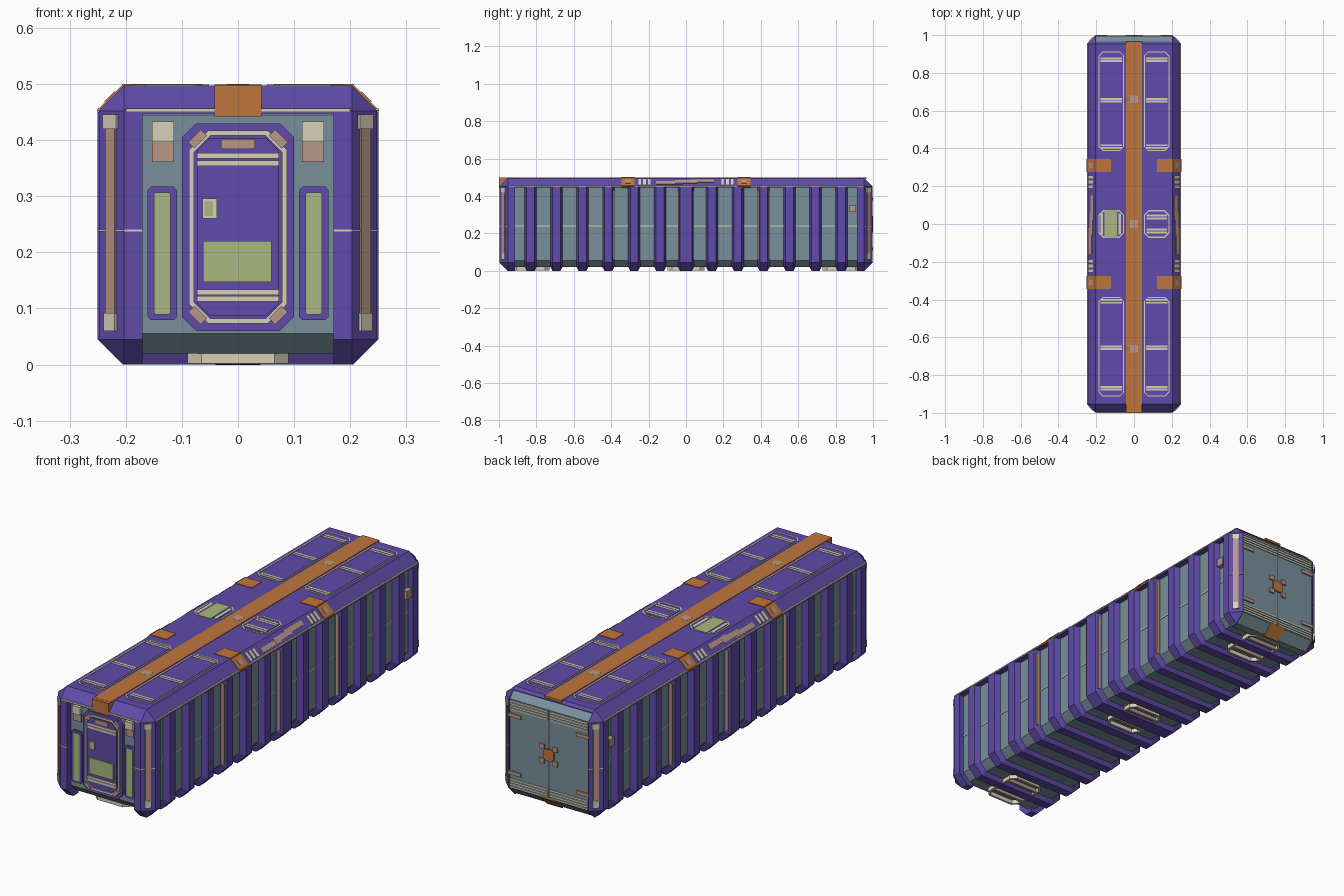
import bpy, bmesh
from math import radians
from mathutils import Matrix, Vector

if "Cube" in bpy.data.objects:
    bpy.data.objects.remove(bpy.data.objects["Cube"])

def material(name, rgb):
    m = bpy.data.materials.new(name)
    m.diffuse_color = (*rgb, 1)
    m.use_nodes = True
    m.node_tree.nodes["Principled BSDF"].inputs["Base Color"].default_value = m.diffuse_color
    return m

PURPLE = material("purple", (0.115, 0.07, 0.40))
TEAL = material("teal", (0.19, 0.28, 0.33))
ORANGE = material("orange", (0.52, 0.18, 0.045))
CREAM = material("cream", (0.68, 0.64, 0.48))
GREEN = material("green", (0.40, 0.48, 0.22))
BEIGE = material("beige", (0.48, 0.31, 0.25))
DARK = material("dark", (0.05, 0.06, 0.07))

def finish(name, bm, mat, mirror=""):
    bmesh.ops.recalc_face_normals(bm, faces=bm.faces)
    me = bpy.data.meshes.new(name)
    bm.to_mesh(me)
    bm.free()
    me.materials.append(mat)
    ob = bpy.data.objects.new(name, me)
    bpy.context.collection.objects.link(ob)
    if mirror:
        mod = ob.modifiers.new("mirror", 'MIRROR')
        mod.use_axis = ["x" in mirror, "y" in mirror, False]
        mod.use_mirror_merge = False
    return ob

def add_box(bm, x0, x1, y0, y1, z0, z1):
    m = Matrix.Translation(((x0+x1)/2, (y0+y1)/2, (z0+z1)/2)) @ Matrix.Diagonal((x1-x0, y1-y0, z1-z0, 1))
    return bmesh.ops.create_cube(bm, size=1, matrix=m)

def boxes(name, mat, bounds, mirror="", xf=None):
    bm = bmesh.new()
    for b in bounds:
        add_box(bm, *b)
    if xf:
        bm.transform(xf)
    return finish(name, bm, mat, mirror)

def shell(name, mat, hx, hy, z0, z1, cham, clips=(), mirror=""):
    """Chamfered block cut down by (axis, value, keep_sign) planes."""
    bm = bmesh.new()
    add_box(bm, -hx, hx, -hy, hy, z0, z1)
    bmesh.ops.bevel(bm, geom=bm.edges[:], offset=cham, segments=1, affect='EDGES')
    for axis, val, sign in clips:
        co, no = Vector(), Vector()
        co[axis], no[axis] = val, -sign
        r = bmesh.ops.bisect_plane(bm, geom=bm.verts[:]+bm.edges[:]+bm.faces[:], plane_co=co,
                                   plane_no=no, clear_outer=True)
        cut = [e for e in r["geom_cut"] if isinstance(e, bmesh.types.BMEdge)]
        bmesh.ops.edgeloop_fill(bm, edges=cut)
    return finish(name, bm, mat, mirror)

def octa(name, mat, c, h, cham, lo, hi, plane="top", ring=0, mirror=""):
    """Corner-cut plate (or open ring) lying on the roof or on the front."""
    bm = bmesh.new()
    def loop(inset, d):
        a, b, k = h[0]-inset, h[1]-inset, cham-inset*0.58
        pts = [(a-k, b), (a, b-k), (a, k-b), (a-k, -b), (k-a, -b), (-a, k-b), (-a, b-k), (k-a, b)]
        return [bm.verts.new((c[0]+u, c[1]+v, d) if plane == "top" else (c[0]+u, d, c[1]+v)) for u, v in pts]
    loops = [loop(0, lo), loop(0, hi)]
    if ring:
        loops += [loop(ring, hi), loop(ring, lo)]
    n = len(loops)
    for j in range(n if ring else n-1):
        A, B = loops[j], loops[(j+1) % n]
        for i in range(8):
            bm.faces.new((A[i], A[(i+1) % 8], B[(i+1) % 8], B[i]))
    if not ring:
        bm.faces.new(loops[0])
        bm.faces.new(loops[1])
    return finish(name, bm, mat, mirror)

# Main body: inner hull, roof cap, corner posts, rear door block
shell("hull", TEAL, 0.224, 0.968, 0.02, 0.48, 0.035)
shell("roof", PURPLE, 0.248, 0.998, 0.0, 0.497, 0.045, [(2, 0.447, 1), (1, 0.965, -1)])
shell("front_post", PURPLE, 0.248, 0.998, 0.0, 0.497, 0.045,
      [(0, 0.17, 1), (1, -0.915, -1), (2, 0.45, -1)], "x")
shell("rear_post", PURPLE, 0.248, 0.998, 0.0, 0.497, 0.045, [(0, 0.2, 1), (1, 0.915, 1)], "x")
shell("rear_doors", TEAL, 0.24, 0.993, 0.006, 0.494, 0.04, [(0, 0.201, -1), (0, -0.201, 1), (1, 0.915, 1)])

# Ribs wrapping down both sides and under the floor
INNER = [(-0.22, 0.452), (-0.22, 0.055), (-0.19, 0.025)]
OUTER = [(-0.25, 0.45), (-0.25, 0.045), (-0.205, 0.0)]
INNER += [(-x, z) for x, z in reversed(INNER)]
OUTER += [(-x, z) for x, z in reversed(OUTER)]
bm = bmesh.new()
RIBS = [(i-6)*0.1385 for i in range(13)]
for y in RIBS:
    wi, wo = (0.045, 0.032) if y == 0 else (0.034, 0.021)
    rows = [[bm.verts.new(p) for p in ((a, y-wi, b), (c, y-wo, d), (c, y+wo, d), (a, y+wi, b))]
            for (a, b), (c, d) in zip(INNER, OUTER)]
    for A, B in zip(rows, rows[1:]):
        for k in range(3):
            bm.faces.new((A[k], A[k+1], B[k+1], B[k]))
    bm.faces.new(rows[0])
    bm.faces.new(rows[-1])
finish("ribs", bm, PURPLE)

# Side trim: seam lines, rib flank strips, small side tag
boxes("side_seam", CREAM, [(0.222, 0.2265, -0.93, 0.93, 0.238, 0.243)], "x")
boxes("roof_seam", CREAM, [(0.24, 0.2495, -0.95, 0.95, 0.452, 0.457)], "x")
boxes("end_seam", CREAM, [(-0.2, 0.2, -0.9995, -0.99, 0.451, 0.456), (0.17, 0.203, -0.999, -0.99, 0.237, 0.241),
                          (-0.203, -0.17, -0.999, -0.99, 0.237, 0.241)])
boxes("rib_strip", BEIGE, [(0.23, 0.243, y+s*w-0.003, y+s*w+0.003, 0.06, 0.43)
      for y, w in ((0.0, 0.04), (RIBS[3], 0.029), (RIBS[9], 0.029)) for s in (-1, 1)], "x")
boxes("side_tag", BEIGE, [(0.22, 0.247, 0.872, 0.91, 0.315, 0.352)], "x")

# Strips and pads on the slanted post faces
post = Matrix.Translation((0.2255, -0.9755, 0)) @ Matrix.Rotation(radians(45), 4, 'Z')
boxes("post_strip", BEIGE, [(-0.012, 0.012, -0.004, 0.003, 0.09, 0.42)], "xy", post)
boxes("post_pad", CREAM, [(-0.017, 0.017, -0.006, 0.003, 0.42, 0.446), (-0.014, 0.014, -0.006, 0.003, 0.06, 0.092),
                          (-0.031, 0.031, -0.002, 0.003, 0.237, 0.241)], "xy", post)

# Roof: centre stripe running over the front edge, stripe tags
boxes("roof_stripe", ORANGE, [(-0.042, 0.042, -0.985, 0.965, 0.49, 0.4995), (-0.042, 0.042, -1.0, -0.95, 0.442, 0.4985)])
boxes("stripe_tag", BEIGE, [(-0.02, 0.02, y-0.02, y+0.02, 0.495, 0.5) for y in (-0.66, 0, 0.66)])
boxes("rear_hook_plate", ORANGE, [(-0.04, 0.04, -0.034, 0.034, -0.004, 0.004)], "",
      Matrix.Translation((0, 0.973, 0.026)) @ Matrix.Rotation(radians(45), 4, 'X'))

# Roof: long panels with outline and cross bars
for s in (-1, 1):
    c = (0.12, s*0.65)
    octa("roof_panel", PURPLE, c, (0.06, 0.255), 0.018, 0.49, 0.4985, mirror="x")
    octa("roof_panel_outline", CREAM, c, (0.068, 0.263), 0.022, 0.49, 0.4995, ring=0.005, mirror="x")
    boxes("roof_panel_bars", CREAM, [(0.063, 0.177, y+d-0.005, y+d+0.005, 0.495, 0.5)
          for y in (s*0.41, s*0.655, s*0.87) for d in (-0.007, 0.007)], "x")

# Roof: middle hatches, one with a green plate
octa("hatch_outline", CREAM, (0.12, 0), (0.068, 0.073), 0.025, 0.49, 0.499, ring=0.006, mirror="x")
octa("hatch_lid", PURPLE, (0.12, 0), (0.058, 0.063), 0.02, 0.49, 0.4985, mirror="x")
boxes("hatch_bars", CREAM, [(0.065, 0.175, y-0.005, y+0.005, 0.495, 0.4998) for y in (-0.045, -0.03, 0.03, 0.045)])
boxes("hatch_side_bars", CREAM, [(x-0.007, x+0.007, -0.055, 0.055, 0.495, 0.4995) for x in (-0.17, -0.075)])
boxes("hatch_plate", GREEN, [(-0.155, -0.09, -0.073, 0.073, 0.49, 0.5)])

# Roof edge: orange clamps and greebles on the chamfer
edge = Matrix.Translation((0.2255, 0, 0.4745)) @ Matrix.Rotation(radians(45), 4, 'Y')
boxes("clamp_top", ORANGE, [(0.122, 0.207, 0.275, 0.345, 0.49, 0.4998)], "xy")
boxes("clamp_edge", ORANGE, [(-0.034, 0.034, 0.275, 0.345, -0.01, 0.003)], "xy", edge)
boxes("clamp_side", ORANGE, [(0.24, 0.25, 0.275, 0.345, 0.445, 0.456)], "xy")
boxes("clamp_pad", BEIGE, [(-0.013, 0.013, 0.297, 0.323, -0.01, 0.005)], "xy", edge)
boxes("edge_bars", CREAM, [(-0.02, 0.02, y, y+0.014, -0.01, 0.003) for y in (0.19, 0.215, 0.24)], "xy", edge)
boxes("edge_rail", BEIGE, [(-0.004, 0.018, -0.16, -0.02, -0.01, 0.003), (-0.018, 0.004, 0.02, 0.15, -0.01, 0.003),
                           (-0.012, 0.012, -0.06, 0.06, -0.01, 0.004)], "x", edge)

# Front: door with frame, bars, window and latch
octa("door_frame", PURPLE, (0, 0.245), (0.1, 0.185), 0.025, -0.96, -0.982, "front")
octa("door_outline", CREAM, (0, 0.245), (0.087, 0.172), 0.034, -0.97, -0.987, "front", ring=0.009)
octa("door_leaf", PURPLE, (0, 0.245), (0.073, 0.158), 0.022, -0.97, -0.986, "front")
boxes("door_bars", CREAM, [(-0.073, 0.073, -0.99, -0.98, z, z+0.01) for z in (0.112, 0.124, 0.354, 0.367)])
boxes("door_label_plate", BEIGE, [(-0.03, 0.03, -0.99, -0.98, 0.384, 0.402)])
boxes("door_window", GREEN, [(-0.062, 0.06, -0.991, -0.98, 0.147, 0.22)])
boxes("door_latch", CREAM, [(-0.063, -0.037, -0.991, -0.98, 0.26, 0.296)])
boxes("door_latch_inset", GREEN, [(-0.06, -0.045, -0.993, -0.98, 0.265, 0.291)])
for z, a in ((0.402, 45), (0.088, -45)):
    boxes("door_corner", BEIGE, [(-0.016, 0.016, -0.992, -0.975, -0.008, 0.008)], "x",
          Matrix.Translation((0.072, 0, z)) @ Matrix.Rotation(radians(a), 4, 'Y'))

# Front: side windows and lamps
octa("side_window_frame", PURPLE, (0.135, 0.198), (0.026, 0.119), 0.006, -0.96, -0.977, "front", mirror="x")
octa("side_window", GREEN, (0.135, 0.198), (0.015, 0.109), 0.004, -0.96, -0.98, "front", mirror="x")
boxes("front_lamp", CREAM, [(0.114, 0.153, -0.985, -0.96, 0.397, 0.433)], "x")
boxes("front_lamp_base", BEIGE, [(0.114, 0.153, -0.975, -0.96, 0.361, 0.397)], "x")

# Rear: seam, horizontal bars, hinges and lock cluster
boxes("rear_seam", DARK, [(-0.002, 0.002, 0.98, 0.9945, 0.045, 0.455)])
boxes("rear_bars", CREAM, [(0.006, 0.198, 0.985, 0.997, z, z+0.006)
      for z in (0.05, 0.062, 0.074, 0.086, 0.408, 0.42, 0.432, 0.444)], "x")
boxes("rear_hinges", BEIGE, [(0.14, 0.205, 0.985, 0.9995, z, z+0.016) for z in (0.11, 0.375)], "x")
octa("rear_lock", ORANGE, (0, 0.25), (0.026, 0.026), 0.01, 0.98, 0.999, "front")
boxes("rear_lock_pads", BEIGE, [(0.022, 0.046, 0.985, 1.0, z, z+0.022) for z in (0.206, 0.272)], "x")

# Underside: three service frames
for y in (-0.83, 0, 0.83):
    octa("floor_frame", CREAM, (0, y), (0.09, 0.1), 0.025, 0.002, 0.02, ring=0.01)
    boxes("floor_bars", BEIGE, [(-0.08, 0.08, y+d-0.006, y+d+0.006, 0.003, 0.02) for d in (-0.05, 0.05)])
